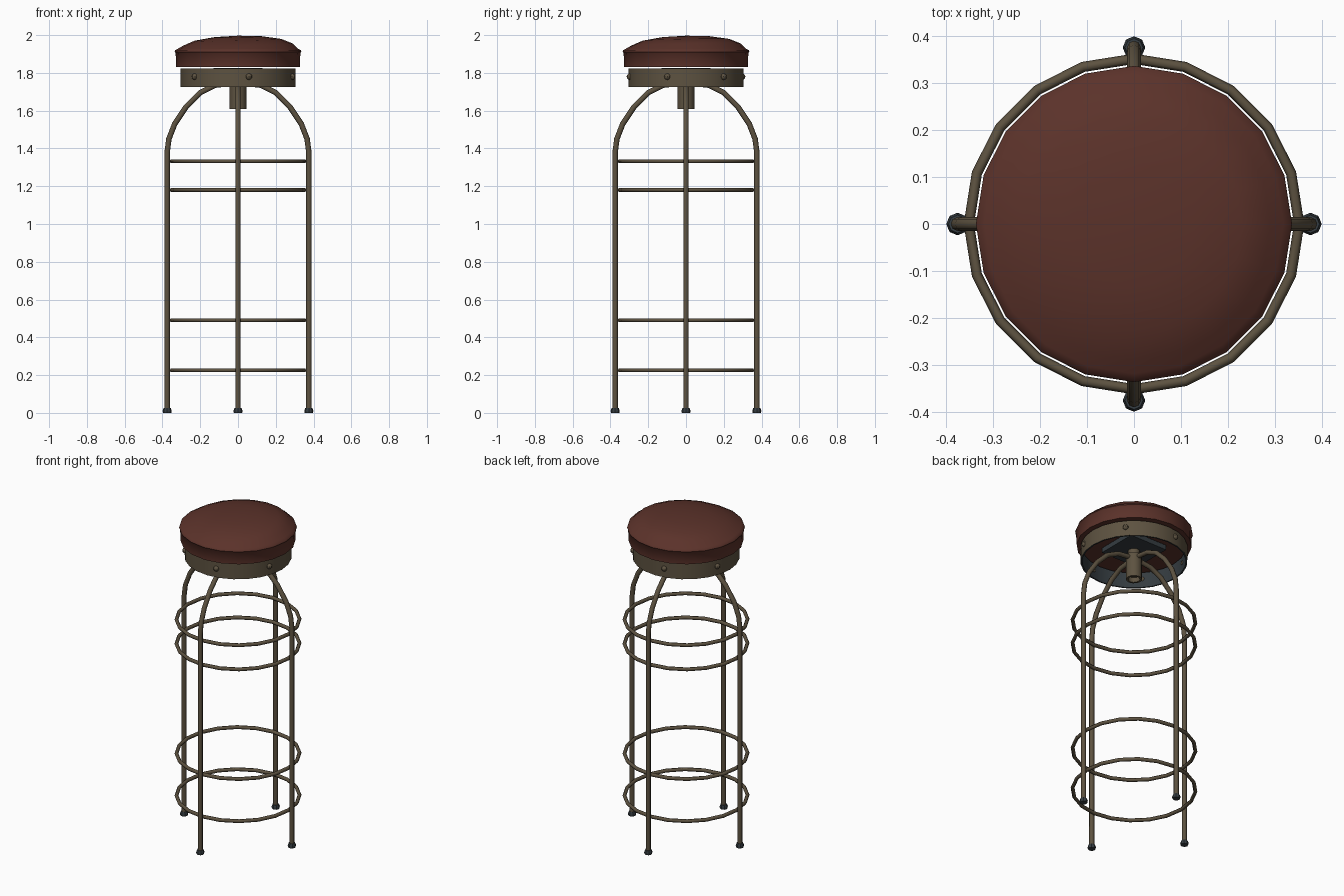
import bpy, bmesh, math
from mathutils import Matrix, Vector

old = bpy.data.objects.get("Cube")
if old:
    bpy.data.objects.remove(old, do_unlink=True)


def material(name, rgb):
    m = bpy.data.materials.new(name)
    m.use_nodes = True
    color = (*rgb, 1)
    m.diffuse_color = color
    m.node_tree.nodes["Principled BSDF"].inputs["Base Color"].default_value = color
    return m


leather = material("red_brown_leather", (0.105, 0.032, 0.023))
metal = material("aged_bronze_metal", (0.11, 0.085, 0.052))
dark = material("dark_slate", (0.035, 0.045, 0.052))


def finish(name, bm, mats, angle=40):
    bmesh.ops.recalc_face_normals(bm, faces=bm.faces)
    mesh = bpy.data.meshes.new(name)
    bm.to_mesh(mesh)
    bm.free()
    for m in mats:
        mesh.materials.append(m)
    obj = bpy.data.objects.new(name, mesh)
    bpy.context.collection.objects.link(obj)
    bpy.ops.object.select_all(action='DESELECT')
    obj.select_set(True)
    bpy.context.view_layer.objects.active = obj
    bpy.ops.object.shade_smooth_by_angle(angle=math.radians(angle))
    return obj


def lathe(profile, sides, closed=False):
    """Revolve (radius, height) points around z."""
    bm = bmesh.new()
    verts = [bm.verts.new((r, 0, z)) for r, z in profile]
    pairs = list(zip(verts, verts[1:]))
    if closed:
        pairs.append((verts[-1], verts[0]))
    edges = [bm.edges.new(p) for p in pairs]
    bmesh.ops.spin(bm, geom=verts + edges, axis=(0, 0, 1), cent=(0, 0, 0),
                   angle=math.tau, steps=sides, use_duplicate=False)
    bmesh.ops.remove_doubles(bm, verts=bm.verts, dist=0.0005)
    return bm


def sweep(path, radius, sides=8):
    """Tube along a path lying in the xz plane."""
    bm = bmesh.new()
    pts = [Vector((x, 0, z)) for x, z in path]
    rings = []
    for i, p in enumerate(pts):
        t = (pts[min(i + 1, len(pts) - 1)] - pts[max(i - 1, 0)]).normalized()
        side = Vector((0, 1, 0))
        up = t.cross(side)
        angles = [math.tau * k / sides for k in range(sides)]
        rings.append([bm.verts.new(p + radius * (side * math.cos(a) + up * math.sin(a)))
                      for a in angles])
    for a, b in zip(rings, rings[1:]):
        for k in range(sides):
            n = (k + 1) % sides
            bm.faces.new((a[k], a[n], b[n], b[k]))
    bm.faces.new(rings[0])
    bm.faces.new(rings[-1])
    return bm


# Padded seat: straight wall, piped seam and a slightly uneven dome
bm = lathe([(0, 1.83), (0.328, 1.83), (0.33, 1.905), (0.336, 1.911), (0.333, 1.92),
            (0.318, 1.928), (0.29, 1.95), (0.23, 1.975), (0.13, 1.991), (0, 1.997)], 20)
for v in bm.verts:
    if v.co.z > 1.94:
        v.co.z += 0.02 * (v.co.x + v.co.y)
finish("seat_cushion", bm, [leather], 50)

# Metal band under the seat, darker on the inside
bm = lathe([(0.305, 1.725), (0.305, 1.822), (0.296, 1.822), (0.296, 1.725)], 24, True)
for f in bm.faces:
    c = f.calc_center_median()
    f.material_index = int(math.hypot(c.x, c.y) < 0.298)
finish("seat_band", bm, [metal, dark])

# Mounting plate
bm = bmesh.new()
bmesh.ops.create_cube(bm, size=1, matrix=Matrix.Translation((0, 0, 1.81))
                      @ Matrix.Diagonal((0.26, 0.26, 0.03, 1)))
finish("mounting_plate", bm, [dark])

# Swivel post: hollow sleeve and spindle up to the plate
bm = lathe([(0.046, 1.61), (0.046, 1.765), (0.034, 1.765), (0.034, 1.61)], 12, True)
finish("swivel_sleeve", bm, [metal])
bm = lathe([(0, 1.64), (0.034, 1.64), (0.034, 1.80), (0, 1.80)], 12)
finish("swivel_spindle", bm, [metal])

# Rivets around the band
bm = bmesh.new()
for i in range(6):
    a = math.radians(11 + 60 * i)
    spot = Vector((math.sin(a), -math.cos(a), 0)) * 0.303 + Vector((0, 0, 1.78))
    bmesh.ops.create_uvsphere(bm, u_segments=8, v_segments=6, radius=0.017,
                              matrix=Matrix.Translation(spot))
finish("band_rivets", bm, [metal])

# Four legs, each bending in to the sleeve, with a foot cap
leg_path = [(0.375, 0.01), (0.375, 1.38), (0.366, 1.45), (0.335, 1.53), (0.275, 1.62),
            (0.20, 1.695), (0.12, 1.735), (0.035, 1.745)]
for i, name in enumerate(("left", "back", "right", "front")):
    turn = Matrix.Rotation(math.pi / 2 * i, 4, 'Z')
    bm = sweep(leg_path, 0.0145)
    bm.transform(turn)
    finish(name + "_leg", bm, [metal], 50)
    bm = lathe([(0, 0), (0.022, 0), (0.024, 0.012), (0.019, 0.026), (0, 0.026)], 8)
    bm.transform(turn @ Matrix.Translation((0.375, 0, 0)))
    finish(name + "_foot_cap", bm, [dark])

# Footrest and brace rings
for i, z in enumerate((0.225, 0.49, 1.18, 1.332)):
    tube = [(0.351 + 0.011 * math.cos(math.tau * k / 6), z + 0.011 * math.sin(math.tau * k / 6))
            for k in range(6)]
    finish(f"brace_ring_{i + 1}", lathe(tube, 20, True), [metal], 65)
